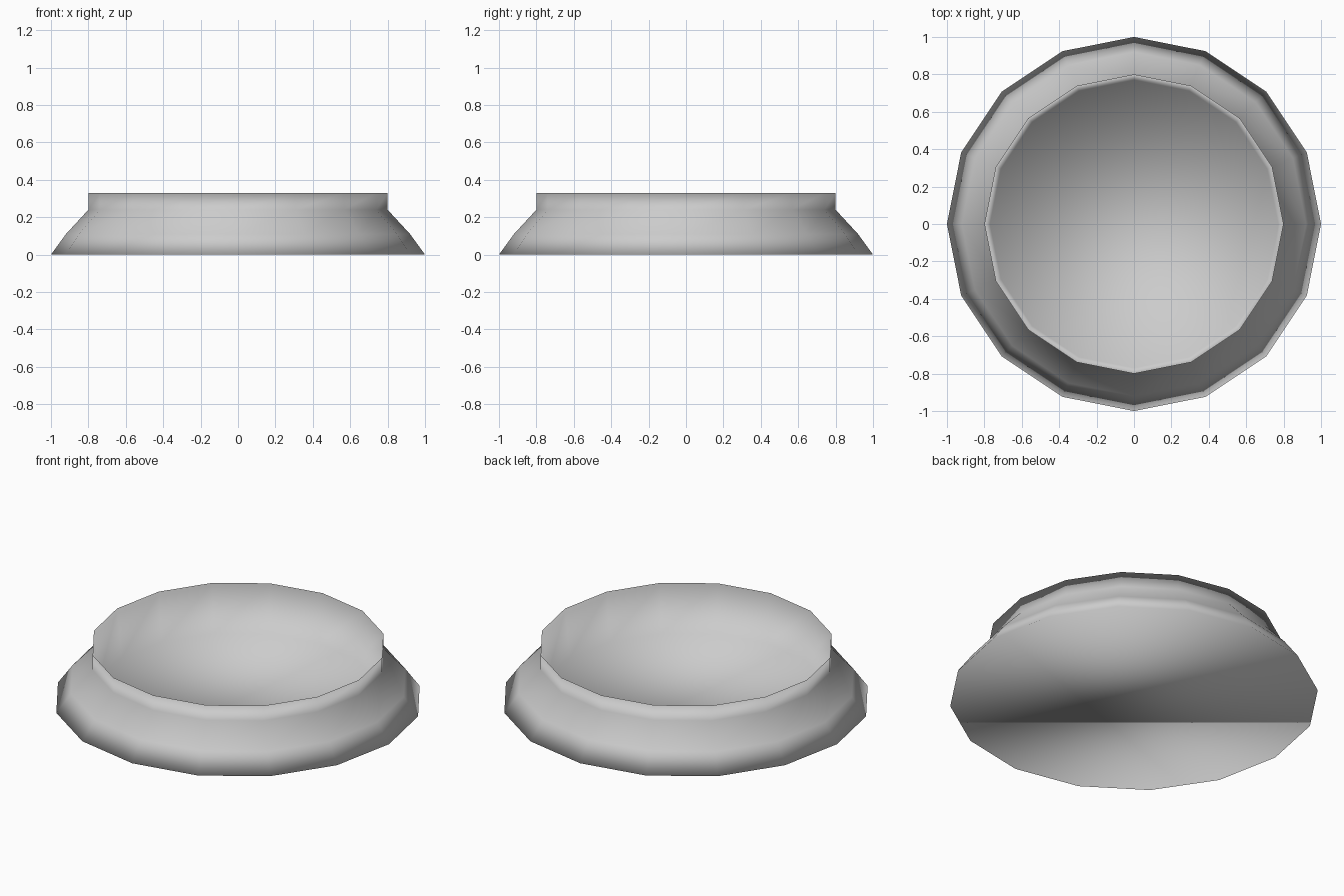
import bpy, bmesh, math

if "Cube" in bpy.data.objects:
    bpy.data.objects.remove(bpy.data.objects["Cube"])

SIDES = 16

# Section (radius, height): outer flare, thin collar edge, steep inner wall
profile = [(1.0, 0.0), (0.92, 0.11), (0.80, 0.24),
           (0.80, 0.33), (0.77, 0.04)]


def lathe(name, points):
    """Spin the section and close the underside and the inner floor."""
    bm = bmesh.new()
    rings = []
    for r, z in points:
        rings.append([bm.verts.new((r * math.cos(2 * math.pi * i / SIDES),
                                    r * math.sin(2 * math.pi * i / SIDES), z))
                      for i in range(SIDES)])
    for a, b in zip(rings, rings[1:]):
        for i in range(SIDES):
            j = (i + 1) % SIDES
            bm.faces.new((a[i], a[j], b[j], b[i]))
    bm.faces.new(rings[0][::-1])
    bm.faces.new(rings[-1])
    bmesh.ops.recalc_face_normals(bm, faces=bm.faces)
    for f in bm.faces:
        f.smooth = True
    mesh = bpy.data.meshes.new(name)
    bm.to_mesh(mesh)
    bm.free()
    obj = bpy.data.objects.new(name, mesh)
    bpy.context.collection.objects.link(obj)
    return obj


# Flared dish with an upright collar
lathe("flared_dish", profile)
